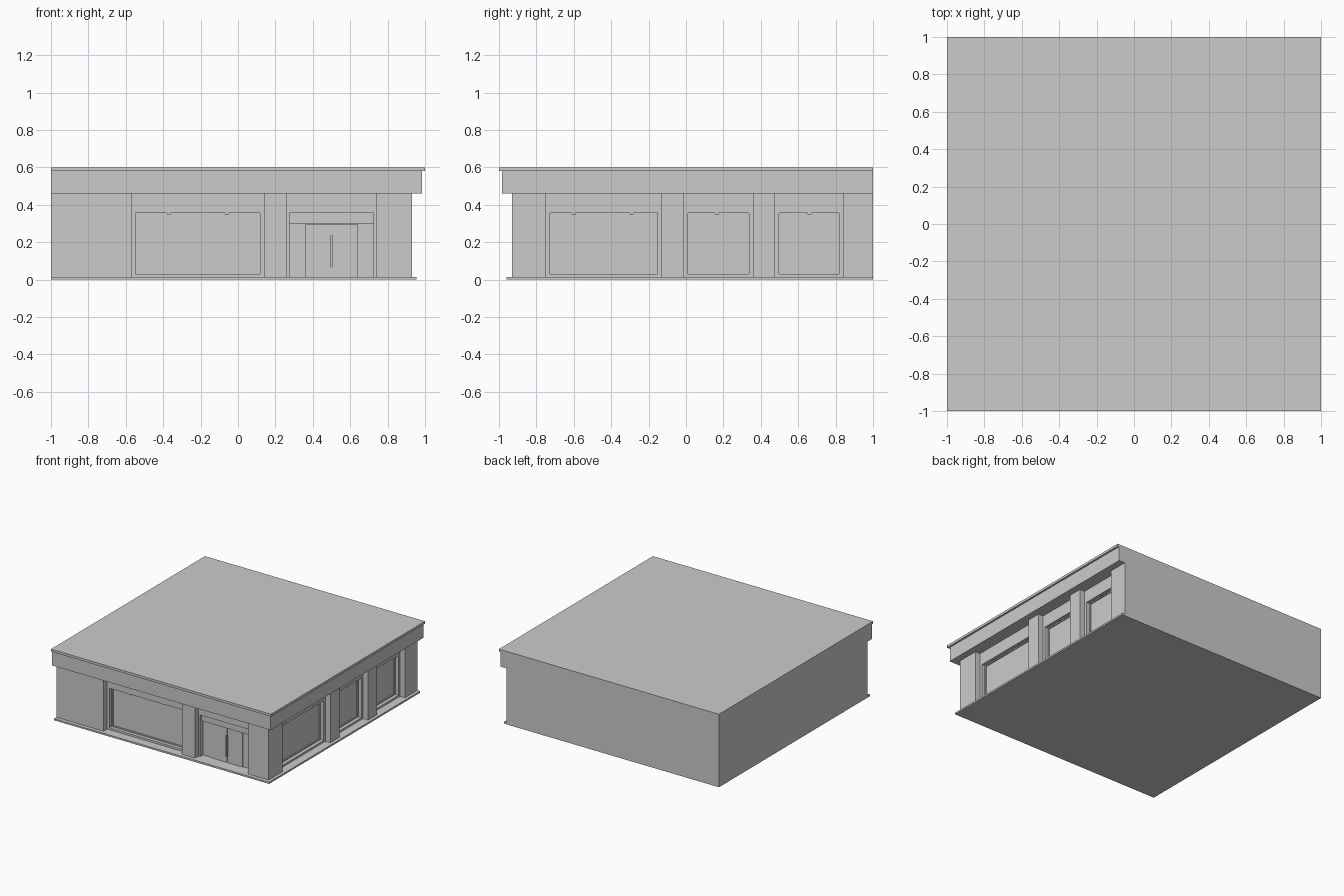
import bpy

cube = bpy.data.objects.get("Cube")
if cube:
    bpy.data.objects.remove(cube, do_unlink=True)

grey = bpy.data.materials.new("light_grey")
grey.use_nodes = True
colour = (0.6, 0.6, 0.6, 1)
grey.diffuse_color = colour
grey.node_tree.nodes["Principled BSDF"].inputs["Base Color"].default_value = colour

WALL, PANEL, CORE = 0.93, 0.885, 0.845   # distance of each layer from the centre
BASE, HEAD, SOFFIT = 0.014, 0.355, 0.46  # levels


def box(name, x, y, z):
    """Box between pairs of limits on each axis."""
    bpy.ops.mesh.primitive_cube_add(size=1)
    ob = bpy.context.object
    ob.name = ob.data.name = name
    for v in ob.data.vertices:
        v.co = [lim[0] if c < 0 else lim[1] for c, lim in zip(v.co, (x, y, z))]
    ob.data.materials.append(grey)
    return ob


def facade(side, name, u, d, z):
    """Box on a facade: u runs along it, d is the distance outward."""
    if side == "front":
        return box("front_" + name, u, (-d[1], -d[0]), z)
    return box("side_" + name, d, u, z)


def window(side, bay, lamps):
    """Recessed bay with header, jambs, sill, slim frame, pane and lamps."""
    a, b = bay[0] + 0.022, bay[1] - 0.022
    layer = (CORE - 0.01, PANEL)
    sill = 0.03
    facade(side, "window_header", bay, layer, (HEAD, SOFFIT))
    facade(side, "window_sill", bay, layer, (BASE, sill))
    for jamb in ((bay[0], a), (b, bay[1])):
        facade(side, "window_jamb", jamb, layer, (sill, HEAD))
    t, depth = 0.009, (CORE - 0.01, CORE + 0.012)
    for strip in ((a, a + t), (b - t, b)):
        facade(side, "window_frame_upright", strip, depth, (sill, HEAD))
    for rail in ((sill, sill + t), (HEAD - t, HEAD)):
        facade(side, "window_frame_rail", (a + t, b - t), depth, rail)
    facade(side, "window_pane", (a + t, b - t), (CORE - 0.01, CORE + 0.004),
           (sill + t, HEAD - t))
    for u in lamps:
        facade(side, "window_lamp", (u - 0.01, u + 0.01),
               (PANEL - 0.02, PANEL - 0.005), (HEAD - 0.008, HEAD))


# Main volume, base slab and roof
box("building_core", (-1, CORE), (-CORE, 1), (0, SOFFIT))
box("base_slab", (-1, 0.955), (-0.96, 1), (0, BASE))
box("roof_fascia", (-1, 0.985), (-0.985, 1), (SOFFIT, 0.58))
box("roof_cap", (-1, 1), (-1, 1), (0.58, 0.6))

# Wall piers
levels = (BASE, SOFFIT)
shell = (CORE - 0.01, WALL)
for span in ((-1, -0.57), (0.14, 0.26)):
    facade("front", "pier", span, shell, levels)
for span in ((-0.13, -0.01), (0.36, 0.475), (0.84, 1)):
    facade("side", "pier", span, shell, levels)
box("corner_pier", (0.74, WALL), (-WALL, -0.75), levels)

# Windows
window("front", (-0.57, 0.14), (-0.37, -0.06))
window("side", (-0.75, -0.13), (-0.6, -0.29))
window("side", (-0.01, 0.36), (0.165,))
window("side", (0.475, 0.84), (0.66,))

# Entrance bay: header, posts, transom, side lights, doors and handles
facade("front", "door_header", (0.26, 0.74), (CORE - 0.01, PANEL), (HEAD, SOFFIT))
for post in ((0.26, 0.275), (0.725, 0.74)):
    facade("front", "door_post", post, (CORE - 0.01, PANEL), (BASE, HEAD))
facade("front", "door_transom", (0.275, 0.725), (CORE - 0.01, CORE + 0.02), (0.3, HEAD))
for sign in (-1, 1):
    def span(a, b):
        return sorted((0.5 + sign * a, 0.5 + sign * b))
    facade("front", "door_side_light", span(0.142, 0.225), (CORE - 0.01, CORE + 0.004), (BASE, 0.3))
    facade("front", "door_leaf", span(0.001, 0.138), (CORE - 0.01, CORE + 0.01), (BASE, 0.298))
    facade("front", "door_handle", span(0.002, 0.006), (CORE, CORE + 0.022), (0.065, 0.24))
